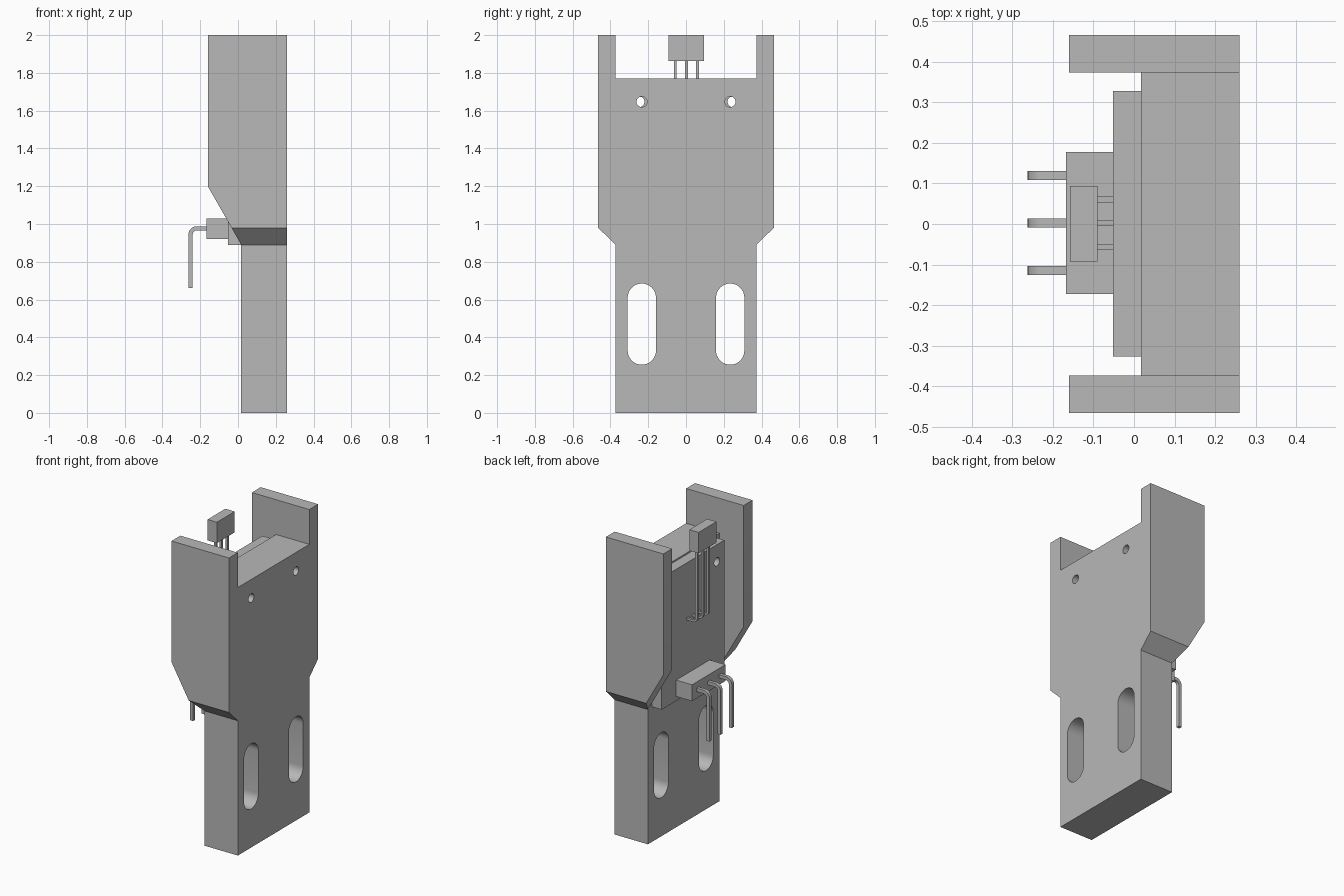
import bpy, bmesh, math
from mathutils import Vector

cube = bpy.data.objects.get("Cube")
if cube:
    bpy.data.objects.remove(cube, do_unlink=True)

grey = bpy.data.materials.new("plain grey")
grey.use_nodes = True
COLOR = (0.48, 0.48, 0.48, 1)
grey.diffuse_color = COLOR
grey.node_tree.nodes["Principled BSDF"].inputs["Base Color"].default_value = COLOR


def prism(name, outline, axis, lo, hi):
    """Extrude a flat outline along x (outline is y,z) or along y (outline is x,z)."""
    bm = bmesh.new()
    place = (lambda p: (lo, p[0], p[1])) if axis == "x" else (lambda p: (p[0], lo, p[1]))
    face = bm.faces.new([bm.verts.new(place(p)) for p in outline])
    grown = bmesh.ops.extrude_face_region(bm, geom=[face])["geom"]
    move = Vector((hi - lo, 0, 0)) if axis == "x" else Vector((0, hi - lo, 0))
    bmesh.ops.translate(bm, vec=move, verts=[g for g in grown if isinstance(g, bmesh.types.BMVert)])
    bmesh.ops.recalc_face_normals(bm, faces=bm.faces)
    mesh = bpy.data.meshes.new(name)
    bm.to_mesh(mesh)
    bm.free()
    mesh.materials.append(grey)
    obj = bpy.data.objects.new(name, mesh)
    bpy.context.collection.objects.link(obj)
    return obj


def box(name, x, y, z):
    return prism(name, [(y[0], z[0]), (y[1], z[0]), (y[1], z[1]), (y[0], z[1])], "x", *x)


def slot_outline(y, z_low, z_high, r, n=16):
    """Upright slot with round ends; a circle when both heights match."""
    arc = [math.pi * i / n for i in range(n + 1)]
    top = [(y + r * math.cos(a), z_high + r * math.sin(a)) for a in arc]
    low = [(y - r * math.cos(a), z_low - r * math.sin(a)) for a in arc]
    return top + low if z_high > z_low else top + low[1:-1]


def cut(obj, cutters):
    for c in cutters:
        c.hide_render = True
        mod = obj.modifiers.new("cut", "BOOLEAN")
        mod.operation, mod.solver, mod.object = "DIFFERENCE", "EXACT", c
    graph = bpy.context.evaluated_depsgraph_get()
    obj.data = bpy.data.meshes.new_from_object(obj.evaluated_get(graph))
    obj.modifiers.clear()
    for c in cutters:
        bpy.data.objects.remove(c, do_unlink=True)


def smooth(obj):
    bpy.ops.object.select_all(action="DESELECT")
    obj.select_set(True)
    bpy.context.view_layer.objects.active = obj
    bpy.ops.object.shade_smooth_by_angle(angle=math.radians(30))


def bent_pin(name, y, width, path):
    """Square wire following a bent x,z centre line."""
    pts = [Vector(p) for p in path]
    sides = ([], [])
    for i, p in enumerate(pts):
        a = (p - pts[i - 1]).normalized() if i else None
        b = (pts[i + 1] - p).normalized() if i < len(pts) - 1 else None
        a, b = a or b, b or a
        t = (a + b).normalized()
        off = Vector((-t.y, t.x)) * (width / 2 / t.dot(a))
        sides[0].append(p + off)
        sides[1].append(p - off)
    smooth(prism(name, sides[0] + sides[1][::-1], "y", y - width / 2, y + width / 2))


def corner(cx, cz, r, start, end, n=6):
    angles = [math.radians(start + (end - start) * i / n) for i in range(n + 1)]
    return [(cx + r * math.cos(a), cz + r * math.sin(a)) for a in angles]


# Holder body: plate with two raised side wings
IN, OUT, FACE, BACK = 0.373, 0.465, 0.017, 0.26
half = [(IN, 0), (IN, 0.89), (OUT, 0.98), (OUT, 2), (IN, 2), (IN, 1.77)]
body = prism("holder_body", half + [(-y, z) for y, z in reversed(half)], "x", -0.16, BACK)
slope = [(-0.4, -0.1), (FACE, -0.1), (FACE, 0.89), (-0.16, 1.2), (-0.4, 1.6)]
cutters = [prism("slope_cutter", slope, "y", -0.6, 0.6),
           box("channel_cutter", (-0.4, FACE), (-IN, IN), (0.8, 2.1))]
for s in (-1, 1):
    cutters.append(prism("slot_cutter", slot_outline(s * 0.234, 0.33, 0.61, 0.075), "x", -0.3, 0.4))
    cutters.append(prism("hole_cutter", slot_outline(s * 0.234, 1.647, 1.647, 0.028), "x", -0.3, 0.4))
cut(body, cutters)
smooth(body)

# Circuit board with its mounting holes
board = box("circuit_board", (-0.052, FACE), (-0.326, 0.328), (0.89, 1.76))
cut(board, [prism("hole_cutter", slot_outline(s * 0.248, 1.647, 1.647, 0.028), "x", -0.3, 0.4)
            for s in (-1, 1)])
smooth(board)

# Pin header with three downward pins
box("header_block", (-0.168, -0.052), (-0.172, 0.177), (0.92, 1.028))
bend = corner(-0.219, 0.945, 0.032, 90, 180)
for i in (-1, 0, 1):
    bent_pin("header_pin", 0.002 + i * 0.117, 0.022, [(-0.16, 0.977)] + bend + [(-0.251, 0.66)])

# Sensor raised on three long legs
box("sensor_block", (-0.158, -0.09), (-0.092, 0.094), (1.862, 2))
foot = corner(-0.101, 1.413, 0.022, 180, 270)
for i in (-1, 0, 1):
    bent_pin("sensor_leg", 0.002 + i * 0.059, 0.015, [(-0.123, 1.87)] + foot + [(-0.045, 1.391)])
